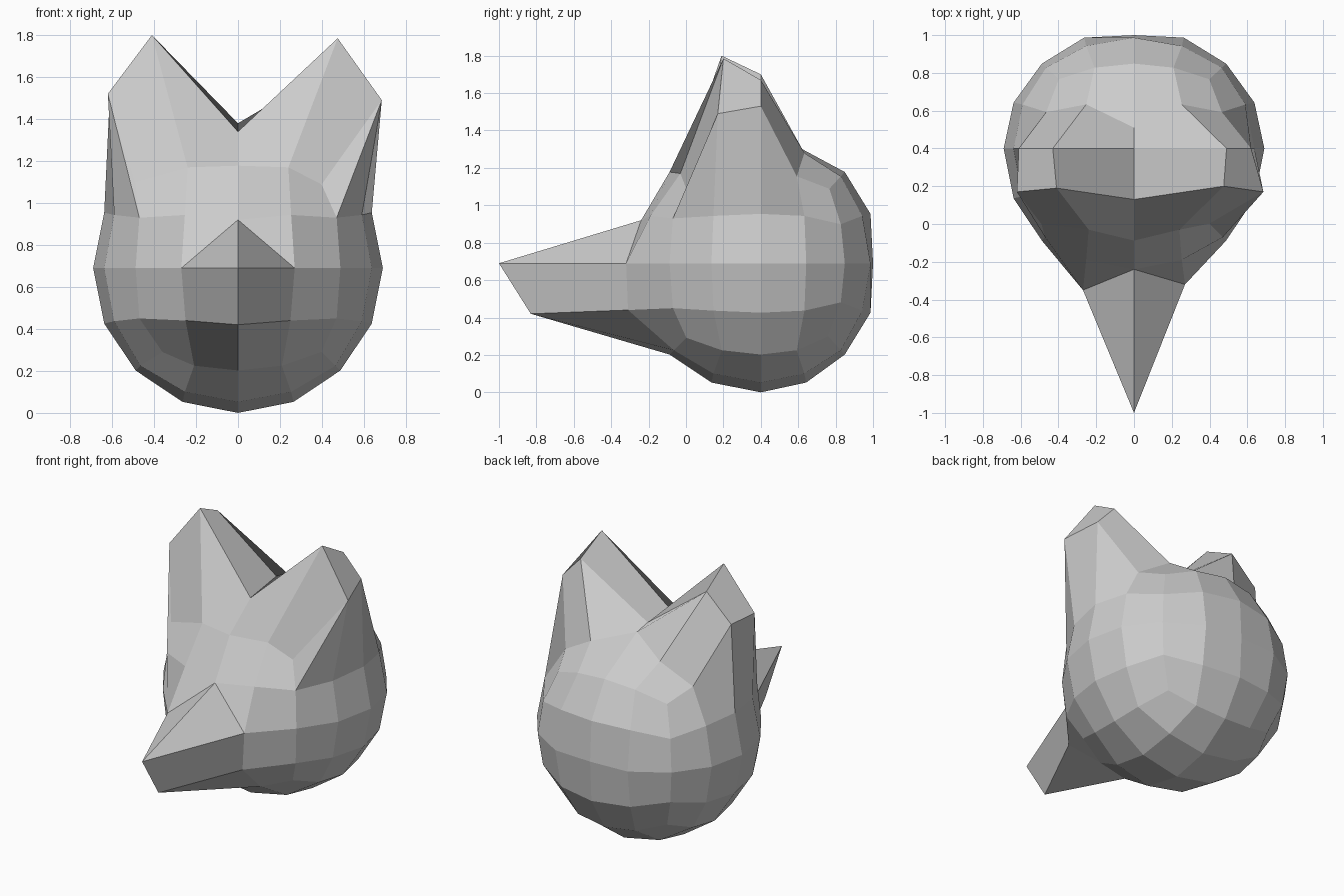
import bpy, bmesh
from mathutils import Vector

if "Cube" in bpy.data.objects:
    bpy.data.objects.remove(bpy.data.objects["Cube"])

CENTRE, R = Vector((0, 0.4, 0.69)), 0.69

# head: a cube rounded into a 4 x 4 per side sphere
bm = bmesh.new()
bmesh.ops.create_cube(bm, size=2)
for step in range(2):
    bmesh.ops.subdivide_edges(bm, edges=bm.edges[:], cuts=1, use_grid_fill=True)
    for v in bm.verts:
        v.co.normalize()
dirs = {v: v.co.copy() for v in bm.verts}


def vert(*d):
    """Vertex lying closest to a direction from the head centre."""
    d = Vector(d).normalized()
    return max(dirs, key=lambda v: dirs[v].dot(d))


# slightly flattened back of the head
for v in bm.verts:
    p = v.co * R
    if p.y > 0:
        p.y = min(p.y * 0.92, 0.6)
    v.co = CENTRE + p


# snout: tip, lower jaw, bridge and cheeks
vert(0, -1, 0).co = (0, -1, 0.69)
vert(0, -1, -0.41).co = (0, -0.83, 0.42)
vert(0, -1, 0.41).co = (0, -0.24, 0.92)
vert(0.41, -1, 0).co = (0.27, -0.32, 0.69)
vert(-0.41, -1, 0).co = (-0.27, -0.35, 0.69)

# ears: front tip, outer front, back tip, outer back
ears = {1: [(0.475, 0.2, 1.785), (0.685, 0.17, 1.49), (0.49, 0.4, 1.67), (0.62, 0.4, 1.53)],
        -1: [(-0.41, 0.19, 1.8), (-0.62, 0.17, 1.52), (-0.43, 0.4, 1.7), (-0.61, 0.4, 1.53)]}
for s, pts in ears.items():
    slots = [(0.37, -0.37, 0.86), (0.67, -0.3, 0.67), (0.38, 0, 0.92), (0.7, 0, 0.7)]
    for (x, y, z), p in zip(slots, pts):
        vert(s * x, y, z).co = p
    # jaw corners and brow
    vert(s * 0.36, -0.86, -0.36).co = (s * 0.25, -0.31, 0.44)
    vert(s * 0.67, -0.67, 0.3).co = (s * 0.47, -0.07, 0.93)
    vert(s * 0.67, -0.67, -0.3).co = (s * 0.47, -0.07, 0.45)
    vert(s * 0.3, -0.67, 0.67).co = (s * 0.24, -0.03, 1.17)
vert(-1, -1, 1).co = (-0.49, 0.0, 1.1)

# crown dip between the ears
vert(0, -0.38, 0.92).co = (0, 0.13, 1.34)
vert(0, 0.38, 0.92).co = (0, 0.51, 1.36)

# small dents under the head
vert(-1, -1, -1).co = (-0.36, 0.04, 0.29)
vert(1, 1, -1).co = (0.37, 0.76, 0.3)

# creases across the bent snout and ear faces
for s in (1, -1):
    bmesh.ops.connect_verts(bm, verts=[vert(0, -1, 0.41), vert(s * 0.41, -1, 0)])
    bmesh.ops.connect_verts(bm, verts=[vert(s * 0.67, -0.3, 0.67), vert(s * 0.67, -0.67, 0.3)])

bmesh.ops.recalc_face_normals(bm, faces=bm.faces[:])
mesh = bpy.data.meshes.new("animal_head")
bm.to_mesh(mesh)
bm.free()
bpy.context.collection.objects.link(bpy.data.objects.new("animal_head", mesh))
